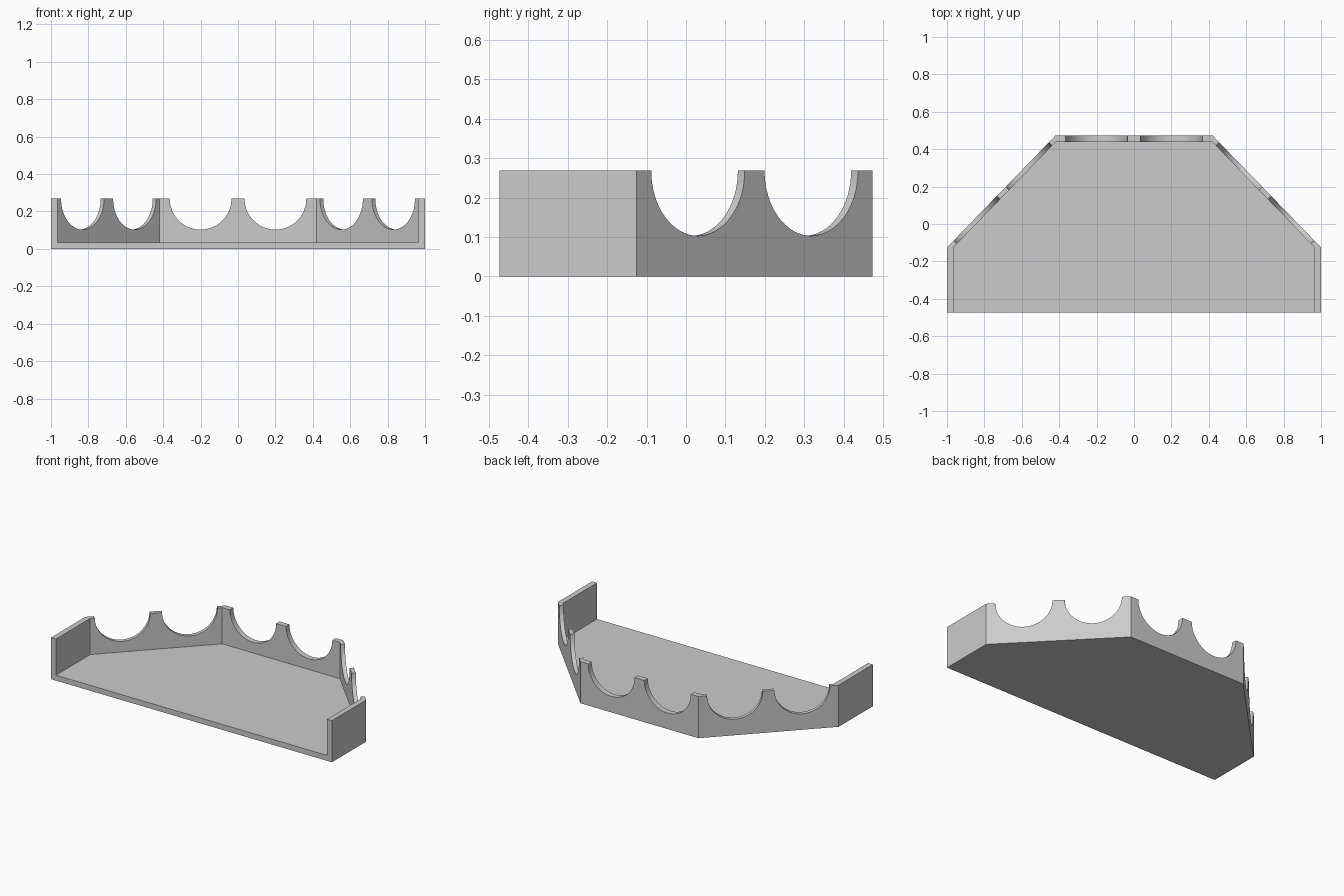
import bpy, bmesh, math
from mathutils import Vector, Matrix

if "Cube" in bpy.data.objects:
    bpy.data.objects.remove(bpy.data.objects["Cube"])

W, D, H = 1.0, 0.473, 0.268       # half width, half depth, height
T = 0.035                         # wall and floor thickness
BX, SY = 0.42, -0.125             # half width of back wall, y where sides turn
R = 0.165                         # scallop radius

grey = bpy.data.materials.new("light_grey")
grey.diffuse_color = (0.6, 0.6, 0.6, 1)
grey.use_nodes = True
grey.node_tree.nodes["Principled BSDF"].inputs["Base Color"].default_value = grey.diffuse_color


def add_object(name, bm):
    bmesh.ops.recalc_face_normals(bm, faces=bm.faces)
    me = bpy.data.meshes.new(name)
    bm.to_mesh(me)
    bm.free()
    me.materials.append(grey)
    ob = bpy.data.objects.new(name, me)
    bpy.context.collection.objects.link(ob)
    return ob


def prism(name, half, z0, z1):
    """Extrude a plan outline, given as its right half, mirrored in x."""
    outline = half + [(-x, y) for x, y in reversed(half)]
    bm = bmesh.new()
    face = bm.faces.new([bm.verts.new((x, y, z0)) for x, y in outline])
    top = bmesh.ops.extrude_face_region(bm, geom=[face])["geom"]
    verts = [v for v in top if isinstance(v, bmesh.types.BMVert)]
    bmesh.ops.translate(bm, verts=verts, vec=(0, 0, z1 - z0))
    return add_object(name, bm)


def scallop_cutter(name, start, end, offset):
    """Cylinder across a wall, offset along it from the wall's middle."""
    a, b = Vector((*start, H)), Vector((*end, H))
    along = (b - a).normalized()
    across = along.cross(Vector((0, 0, 1)))
    rot = across.to_track_quat('Z', 'Y').to_matrix().to_4x4()
    bm = bmesh.new()
    bmesh.ops.create_cone(bm, cap_ends=True, segments=64, radius1=R, radius2=R, depth=0.12,
                          matrix=Matrix.Translation((a + b) / 2 + along * offset) @ rot)
    return add_object(name, bm)


# Tray body and the open-fronted hollow inside it
tray = prism("scalloped_tray", [(W, -D), (W, SY), (BX, D)], 0, H)
slope = (W - BX) / (D - SY)
inner_x = BX + T * slope - T
cutters = [prism("hollow_cutter", [(W - T, -D - 0.1), (W - T, SY), (inner_x, D - T)], T, H + 0.1)]

# Two scallops in the back wall and in each slanted wall
walls = [((-BX, D), (BX, D)), ((BX, D), (W, SY)), ((-W, SY), (-BX, D))]
for start, end in walls:
    for offset in (-0.2, 0.2):
        cutters.append(scallop_cutter("scallop_cutter", start, end, offset))

bpy.context.view_layer.objects.active = tray
for cutter in cutters:
    mod = tray.modifiers.new("cut", 'BOOLEAN')
    mod.operation = 'DIFFERENCE'
    mod.solver = 'EXACT'
    mod.object = cutter
    bpy.ops.object.modifier_apply(modifier=mod.name)
for cutter in cutters:
    bpy.data.objects.remove(cutter)

# Smooth scallops, crisp corners
bpy.ops.object.select_all(action='DESELECT')
tray.select_set(True)
bpy.ops.object.shade_smooth_by_angle(angle=math.radians(30))
